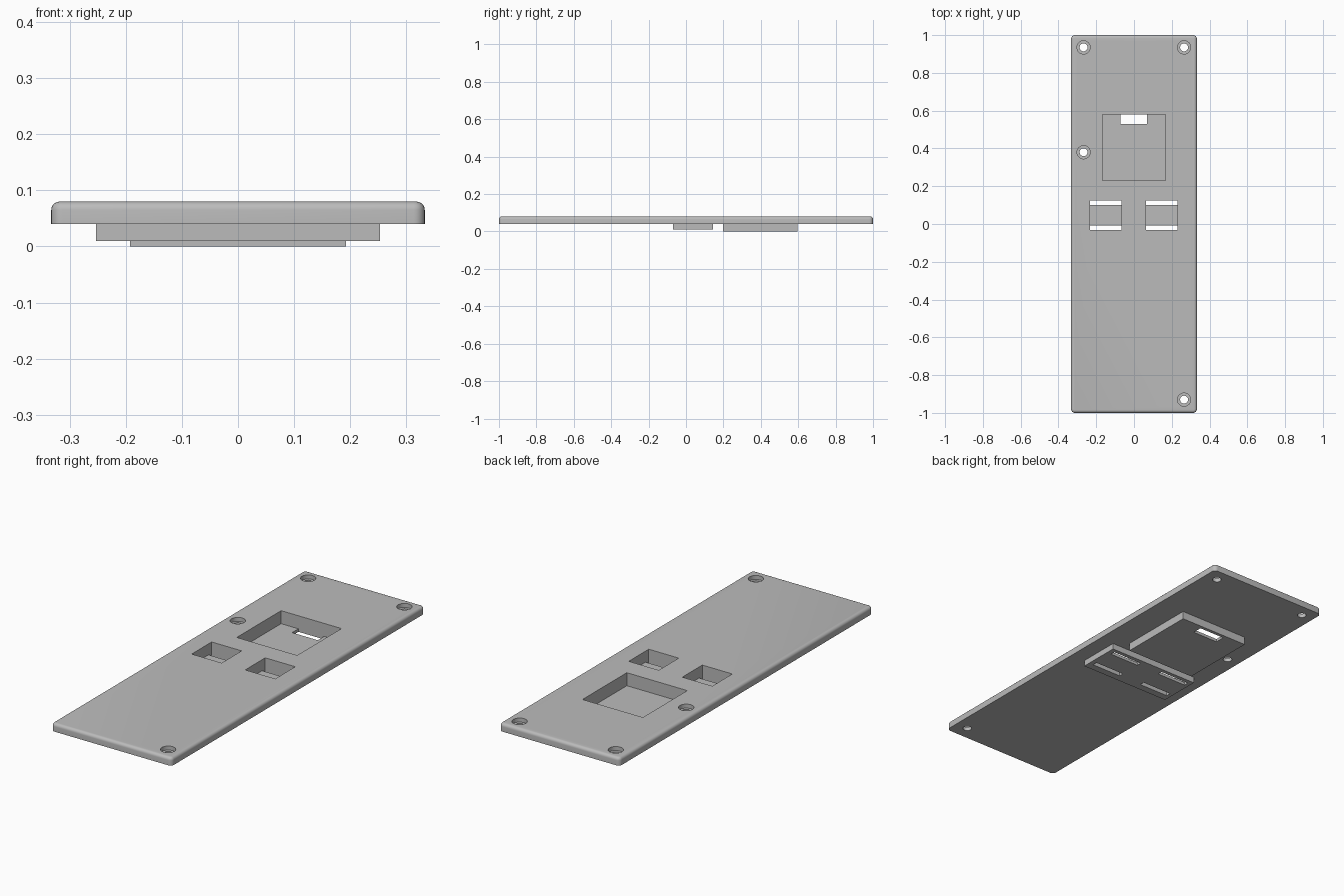
import bpy
import bmesh
import math

if "Cube" in bpy.data.objects:
    bpy.data.objects.remove(bpy.data.objects["Cube"], do_unlink=True)

# Single plain grey material
grey = bpy.data.materials.new("plain grey")
grey.use_nodes = True
COLOUR = (0.5, 0.5, 0.5, 1)
grey.diffuse_color = COLOUR
grey.node_tree.nodes["Principled BSDF"].inputs["Base Color"].default_value = COLOUR


def box(name, x, y, z):
    """Box spanning the (low, high) ranges x, y and z."""
    bm = bmesh.new()
    bmesh.ops.create_cube(bm, size=1)
    for v in bm.verts:
        v.co = [(r[0] + r[1]) / 2 + c * (r[1] - r[0]) for c, r in zip(v.co, (x, y, z))]
    return finish(bm, name)


def cylinder(name, x, y, radius, z):
    bm = bmesh.new()
    bmesh.ops.create_cone(bm, cap_ends=True, segments=32, radius1=radius,
                          radius2=radius, depth=z[1] - z[0])
    bmesh.ops.translate(bm, verts=bm.verts, vec=(x, y, (z[0] + z[1]) / 2))
    return finish(bm, name)


def finish(bm, name):
    mesh = bpy.data.meshes.new(name)
    bm.to_mesh(mesh)
    bm.free()
    mesh.materials.append(grey)
    obj = bpy.data.objects.new(name, mesh)
    bpy.context.collection.objects.link(obj)
    return obj


def combine(target, tool, operation):
    mod = target.modifiers.new(tool.name, 'BOOLEAN')
    mod.operation = operation
    mod.solver = 'EXACT'
    mod.object = tool
    bpy.context.view_layer.objects.active = target
    bpy.ops.object.modifier_apply(modifier=mod.name)
    bpy.data.objects.remove(tool, do_unlink=True)


# Face plate: rounded corners, then a rounded top rim
BOTTOM, TOP = 0.04, 0.08
plate = box("face_plate", (-0.333, 0.333), (-1, 1), (BOTTOM, TOP))
bm = bmesh.new()
bm.from_mesh(plate.data)
upright = [e for e in bm.edges if abs(e.verts[0].co.z - e.verts[1].co.z) > 0.01]
bmesh.ops.bevel(bm, geom=upright, offset=0.02, segments=6, profile=0.5, affect='EDGES')
rim = [e for e in bm.edges if all(v.co.z > TOP - 0.001 for v in e.verts)]
bmesh.ops.bevel(bm, geom=rim, offset=0.015, segments=5, profile=0.5, affect='EDGES')
bm.to_mesh(plate.data)
bm.free()

# Raised housings under the plate
combine(plate, box("twin_housing", (-0.253, 0.253), (-0.07, 0.145), (0.01, 0.06)), 'UNION')
combine(plate, box("main_housing", (-0.193, 0.193), (0.197, 0.597), (0, 0.06)), 'UNION')

# Main pocket with its cable slot
combine(plate, box("main_pocket", (-0.168, 0.166), (0.23, 0.58), (0.015, 0.1)), 'DIFFERENCE')
combine(plate, box("main_slot", (-0.072, 0.07), (0.53, 0.58), (-0.1, 0.05)), 'DIFFERENCE')

# Twin pockets, each with a slot at both ends
for low, high in ((-0.233, -0.067), (0.063, 0.229)):
    combine(plate, box("small_pocket", (low, high), (-0.033, 0.125), (0.025, 0.1)), 'DIFFERENCE')
    for y in (-0.033, 0.1):
        combine(plate, box("small_slot", (low, high), (y, y + 0.025), (-0.1, 0.05)), 'DIFFERENCE')

# Counterbored screw holes
for x, y in ((-0.267, 0.935), (0.265, 0.935), (-0.267, 0.38), (0.265, -0.93)):
    combine(plate, cylinder("screw_hole", x, y, 0.021, (-0.1, 0.2)), 'DIFFERENCE')
    combine(plate, cylinder("counterbore", x, y, 0.035, (0.06, 0.2)), 'DIFFERENCE')

# Smooth the rounded rim and holes, keep hard edges
bpy.ops.object.select_all(action='DESELECT')
plate.select_set(True)
bpy.context.view_layer.objects.active = plate
bpy.ops.object.shade_smooth_by_angle(angle=math.radians(30))
